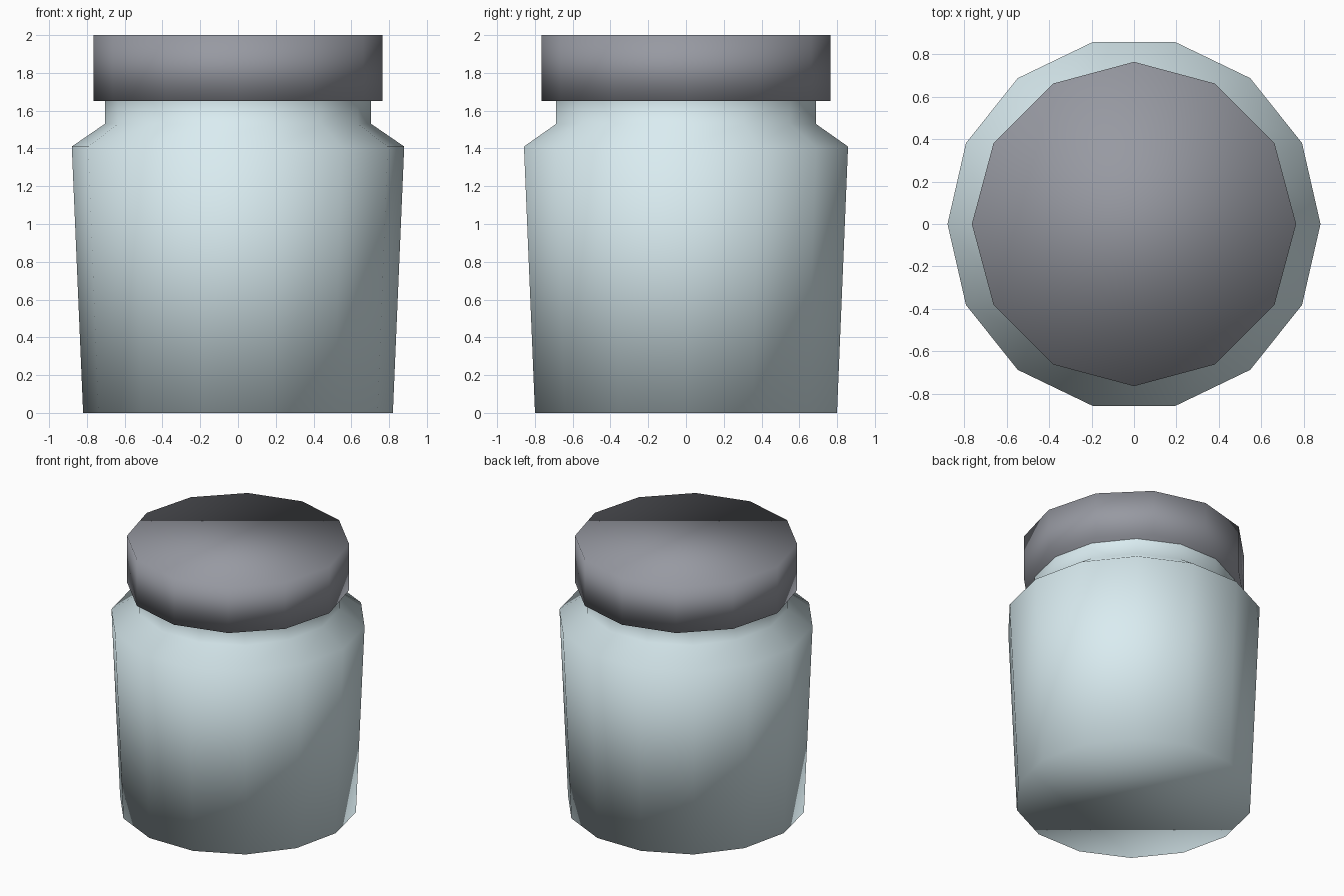
import bpy, bmesh, math

if "Cube" in bpy.data.objects:
    bpy.data.objects.remove(bpy.data.objects["Cube"])


def lathe(name, profile, sides, color, cap_top=True):
    """Revolve (radius, z) points into a low-poly, smooth-shaded solid."""
    bm = bmesh.new()
    rings = []
    for r, z in profile:
        rings.append([bm.verts.new((r * math.cos(2 * math.pi * i / sides),
                                    r * math.sin(2 * math.pi * i / sides), z))
                      for i in range(sides)])
    for a, b in zip(rings, rings[1:]):
        for i in range(sides):
            j = (i + 1) % sides
            bm.faces.new((a[i], a[j], b[j], b[i]))
    bm.faces.new(rings[0][::-1])
    if cap_top:
        bm.faces.new(rings[-1])
    for f in bm.faces:
        f.smooth = True
    mesh = bpy.data.meshes.new(name)
    bm.to_mesh(mesh)
    bm.free()
    mat = bpy.data.materials.new(name + "_material")
    mat.diffuse_color = (*color, 1)
    mat.use_nodes = True
    mat.node_tree.nodes["Principled BSDF"].inputs["Base Color"].default_value = mat.diffuse_color
    mesh.materials.append(mat)
    obj = bpy.data.objects.new(name, mesh)
    bpy.context.collection.objects.link(obj)
    return obj


# Tapered jar with sloped shoulder and neck (the lid closes its top)
lathe("jar_body", [(0.82, 0), (0.88, 1.41), (0.705, 1.53), (0.705, 1.65)],
      14, (0.70, 0.84, 0.88), cap_top=False)

# Twelve-sided lid
lathe("lid", [(0.765, 1.65), (0.765, 2.0)], 12, (0.31, 0.32, 0.36))
